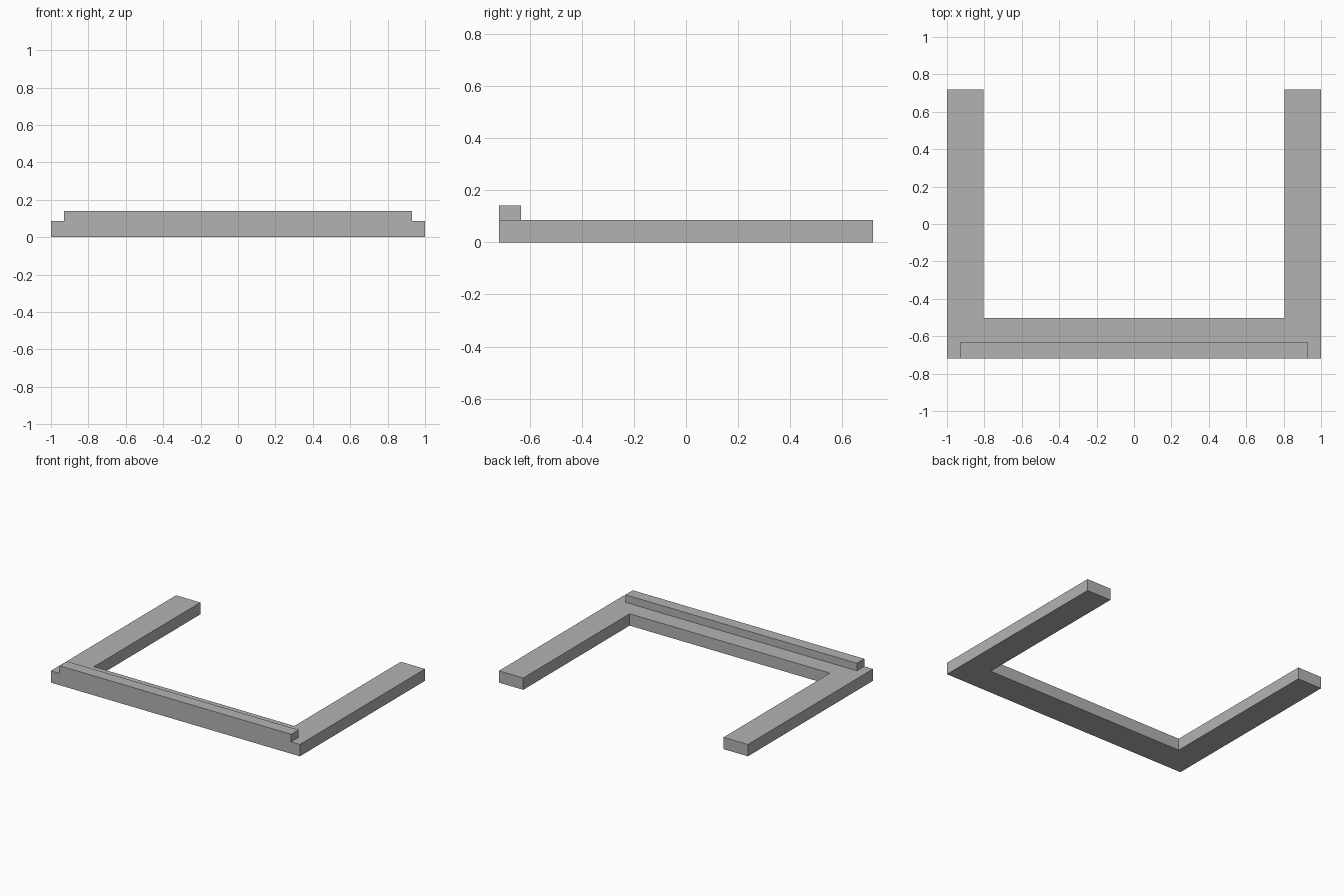
import bpy
import bmesh

cube = bpy.data.objects.get("Cube")
if cube:
    bpy.data.objects.remove(cube, do_unlink=True)

# Single flat grey
grey = bpy.data.materials.new("plain grey")
grey.use_nodes = True
colour = (0.45, 0.45, 0.45, 1)
grey.diffuse_color = colour
grey.node_tree.nodes["Principled BSDF"].inputs["Base Color"].default_value = colour

HALF_X, HALF_Y = 1.0, 0.718
INNER_X, INNER_Y = 0.805, -0.503
BASE_TOP, LIP_TOP = 0.086, 0.141
LIP_X, LIP_BACK = 0.93, -0.633


def extruded_outline(name, right_half, bottom, top):
    """Mirror an outline across x = 0 and extrude it upward."""
    outline = right_half + [(-x, y) for x, y in reversed(right_half)]
    bm = bmesh.new()
    face = bm.faces.new([bm.verts.new((x, y, bottom)) for x, y in outline])
    result = bmesh.ops.extrude_face_region(bm, geom=[face], use_keep_orig=True)
    raised = [v for v in result["geom"] if isinstance(v, bmesh.types.BMVert)]
    bmesh.ops.translate(bm, verts=raised, vec=(0, 0, top - bottom))
    bmesh.ops.recalc_face_normals(bm, faces=bm.faces)
    mesh = bpy.data.meshes.new(name)
    bm.to_mesh(mesh)
    bm.free()
    mesh.materials.append(grey)
    obj = bpy.data.objects.new(name, mesh)
    bpy.context.collection.objects.link(obj)
    return obj


# U-shaped base: front rail with two arms reaching back
extruded_outline(
    "base_frame",
    [(HALF_X, -HALF_Y), (HALF_X, HALF_Y), (INNER_X, HALF_Y), (INNER_X, INNER_Y)],
    0, BASE_TOP)

# Raised lip flush with the front edge
extruded_outline(
    "front_lip",
    [(LIP_X, -HALF_Y), (LIP_X, LIP_BACK)],
    BASE_TOP, LIP_TOP)
